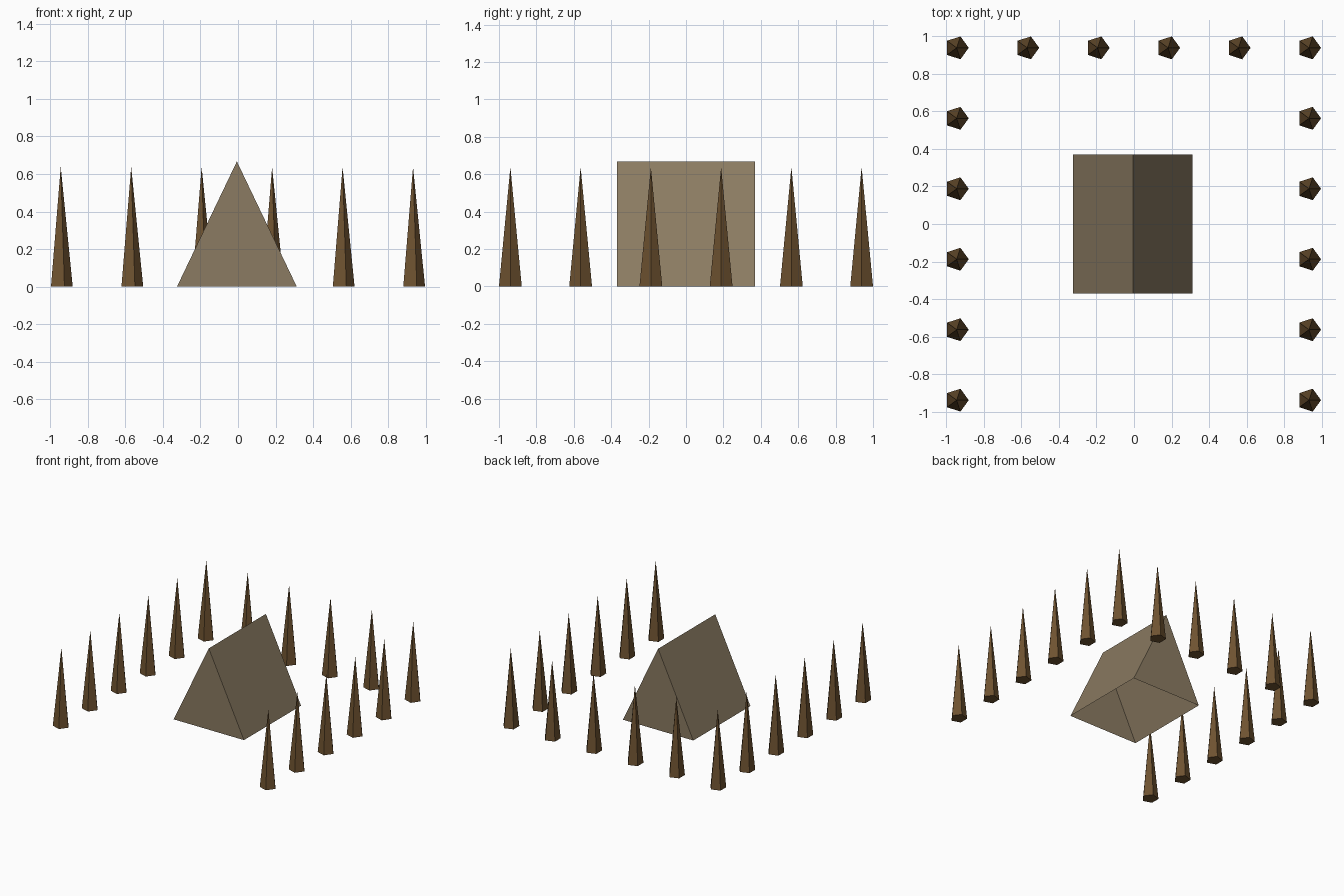
import bpy, bmesh, math

if "Cube" in bpy.data.objects:
    bpy.data.objects.remove(bpy.data.objects["Cube"])


def material(name, rgb):
    m = bpy.data.materials.new(name)
    m.diffuse_color = (*rgb, 1)
    m.use_nodes = True
    m.node_tree.nodes["Principled BSDF"].inputs["Base Color"].default_value = m.diffuse_color
    return m


canvas = material("canvas tan", (0.258, 0.198, 0.122))
wood = material("stake brown", (0.156, 0.085, 0.030))

R, H = 0.064, 0.638          # stake radius and height
STEP = 0.3756                # spacing along the fence
X0 = -0.006                  # centre line of the camp


def finish(bm, name, mat):
    me = bpy.data.meshes.new(name)
    bm.to_mesh(me)
    bm.free()
    me.materials.append(mat)
    ob = bpy.data.objects.new(name, me)
    bpy.context.collection.objects.link(ob)
    return ob


# Tent: triangular prism with an open bottom
bm = bmesh.new()
ends = []
for y in (-0.37, 0.37):
    ends.append([bm.verts.new((X0 + x, y, z))
                 for x, z in ((-0.319, 0), (0.319, 0), (0, 0.667))])
f, b = ends
bm.faces.new(f)                              # front
bm.faces.new(b[::-1])                        # back
bm.faces.new((f[1], b[1], b[2], f[2]))       # right slope
bm.faces.new((b[0], f[0], f[2], b[2]))       # left slope
finish(bm, "tent", canvas)

# Stake: five-sided spike with a corner towards +x
bm = bmesh.new()
base = [bm.verts.new((R * math.cos(a), R * math.sin(a), 0))
        for a in (i * math.tau / 5 for i in range(5))]
tip = bm.verts.new((0, 0, H))
for i in range(5):
    bm.faces.new((base[i], base[(i + 1) % 5], tip))
bm.faces.new(base[::-1])
first = finish(bm, "stake", wood)

# Fence: stakes on the left, right and back sides, open at the front
spots = [(i, j) for i in range(6) for j in range(6) if i in (0, 5) or j == 5]
for n, (i, j) in enumerate(spots):
    ob = first
    if n:
        ob = bpy.data.objects.new("stake", first.data)
        bpy.context.collection.objects.link(ob)
    ob.location = (X0 + (i - 2.5) * STEP, (j - 2.5) * STEP, 0)
